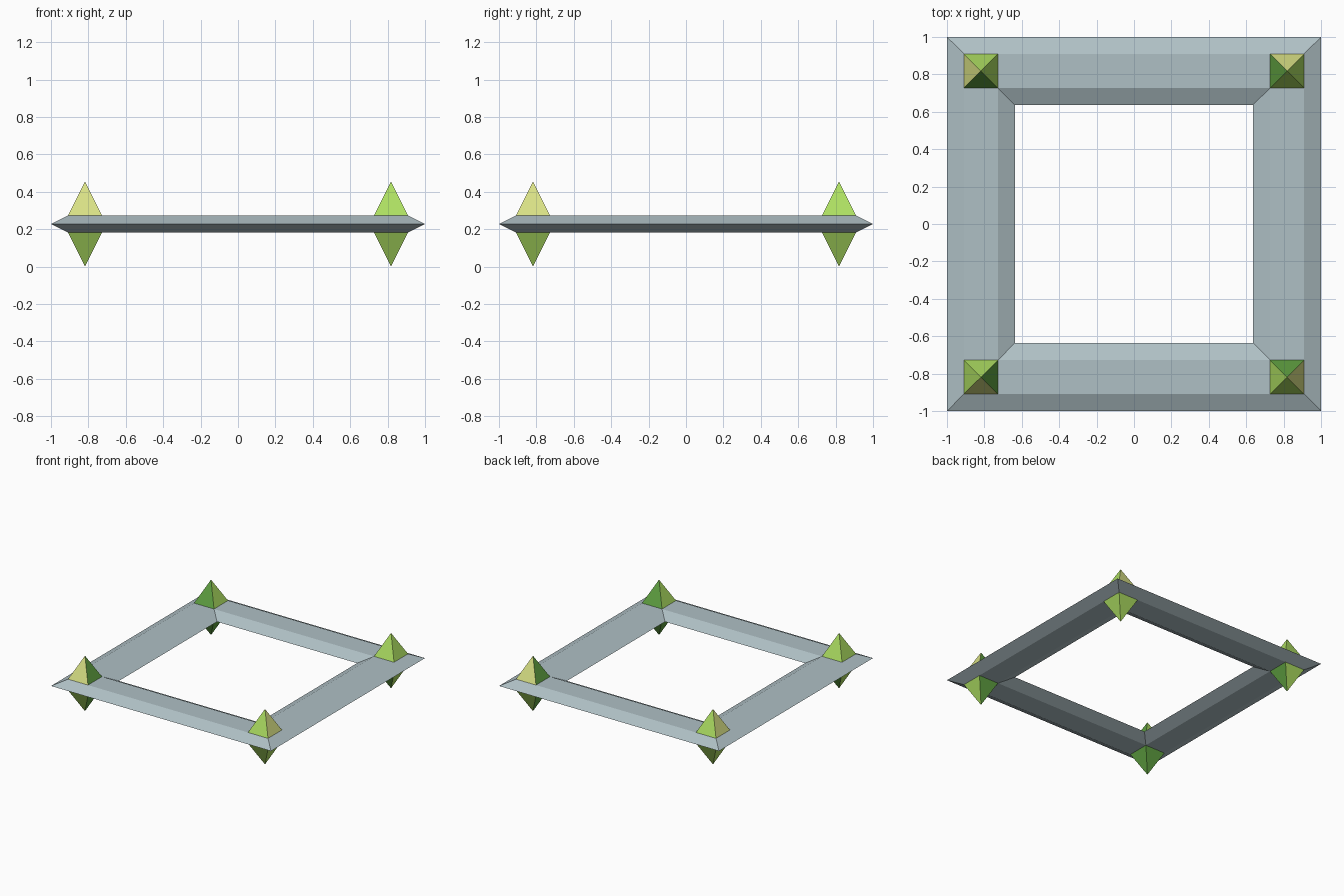
import bpy, bmesh
from mathutils import Matrix, Vector
from math import pi

if "Cube" in bpy.data.objects:
    bpy.data.objects.remove(bpy.data.objects["Cube"])

U = 1 / 11            # design module
MID = 2.5 * U         # height of the frame's centre plane


def material(name, rgb):
    lin = [(c / 255 / 12.92) if c <= 10 else ((c / 255 + 0.055) / 1.055) ** 2.4 for c in rgb]
    m = bpy.data.materials.new(name)
    m.diffuse_color = (*lin, 1)
    m.use_nodes = True
    m.node_tree.nodes["Principled BSDF"].inputs["Base Color"].default_value = m.diffuse_color
    return m


GREY = material("grey_blue", (175, 192, 197))
KHAKI = material("pale_yellow_green", (217, 225, 133))
LIGHT = material("light_green", (173, 222, 98))
DARK = material("dark_green", (97, 163, 66))


def make_object(name, bm, mats):
    bmesh.ops.recalc_face_normals(bm, faces=bm.faces)
    me = bpy.data.meshes.new(name)
    bm.to_mesh(me)
    bm.free()
    for m in mats:
        me.materials.append(m)
    ob = bpy.data.objects.new(name, me)
    bpy.context.collection.objects.link(ob)
    return ob


# Square frame: hexagonal section carried around four mitred corners
section = [(11, 0), (10, 0.5), (8, 0.5), (7, 0), (8, -0.5), (10, -0.5)]
corners = [(-1, -1), (1, -1), (1, 1), (-1, 1)]
bm = bmesh.new()
rings = [[bm.verts.new((sx * r * U, sy * r * U, MID + h * U)) for r, h in section]
         for sx, sy in corners]
for i in range(4):
    a, b = rings[i], rings[(i + 1) % 4]
    for j in range(6):
        k = (j + 1) % 6
        bm.faces.new((a[j], b[j], b[k], a[k]))
make_object("square_frame", bm, [GREY])


# Corner spikes: open pyramids, side colours turn with the corner
def spike(name, turn, up, colours):
    bm = bmesh.new()
    base = [bm.verts.new(((-9 + x) * U, (-9 + y) * U, MID + up * 0.5 * U)) for x, y in corners]
    tip = bm.verts.new((-9 * U, -9 * U, MID + up * 2.5 * U))
    for i in range(4):  # sides in order: front, right, back, left
        f = bm.faces.new((base[i], base[(i + 1) % 4], tip))
        f.material_index = colours[i]
        f.normal_update()
        if f.normal.z * up < 0:
            f.normal_flip()
    bmesh.ops.rotate(bm, verts=bm.verts, cent=Vector(), matrix=Matrix.Rotation(turn * pi / 2, 3, 'Z'))
    make_object(name, bm, [KHAKI, LIGHT, DARK])


for n, place in enumerate(("front_left", "front_right", "back_right", "back_left")):
    spike("upper_spike_" + place, n, 1, (0, 2, 1, 1))
    spike("lower_spike_" + place, n, -1, (1, 2, 2, 1))
